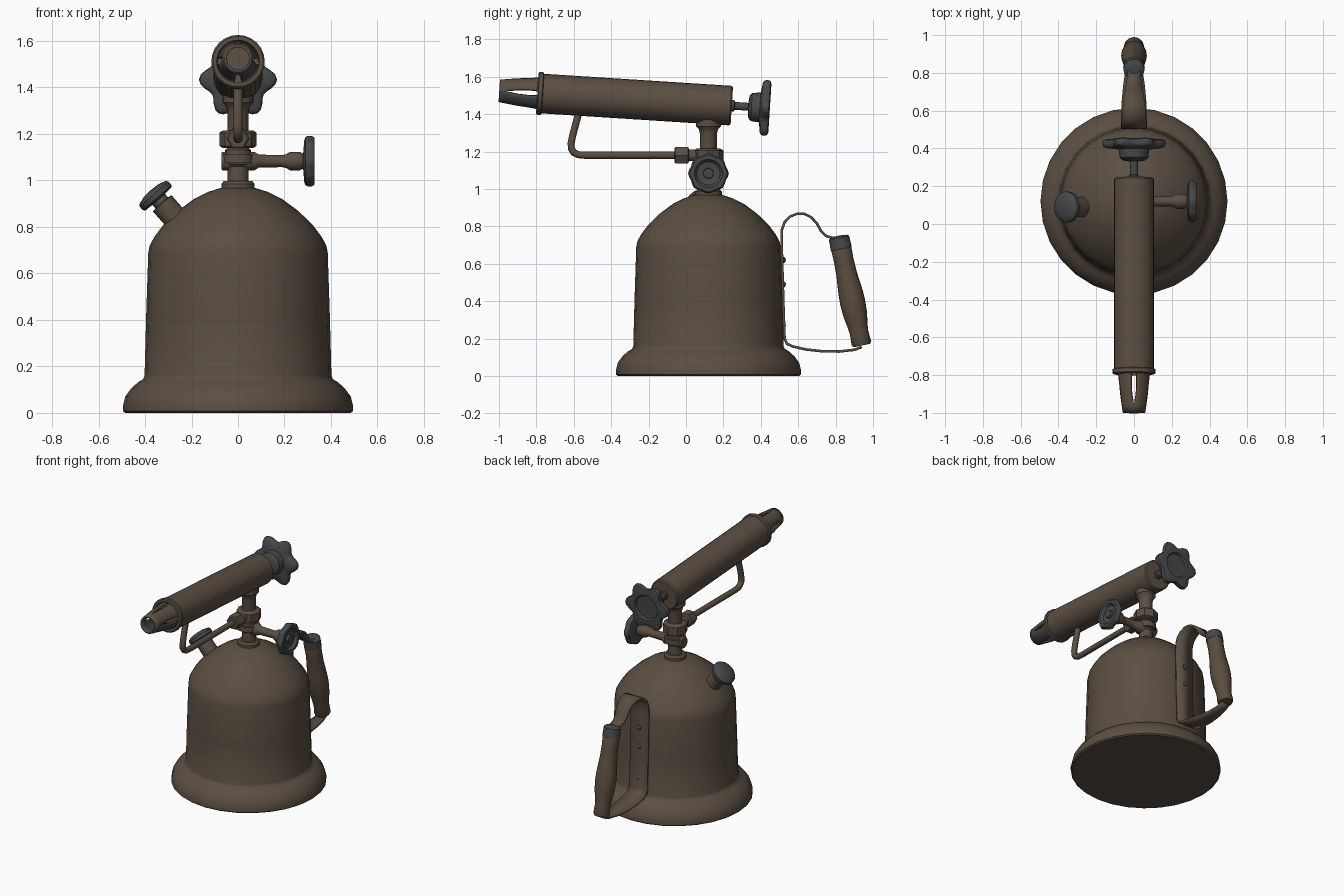
import bpy, bmesh, math
from mathutils import Vector, Matrix


def material(name, rgb):
    m = bpy.data.materials.new(name)
    m.diffuse_color = (*rgb, 1)
    return m


BROWN = material("aged_brown_metal", (0.105, 0.077, 0.055))
WOOD = material("brown_wood", (0.105, 0.072, 0.048))
GREY = material("dark_grey_iron", (0.062, 0.064, 0.066))


def finish(name, bm, *mats):
    bmesh.ops.remove_doubles(bm, verts=bm.verts, dist=1e-5)
    bmesh.ops.recalc_face_normals(bm, faces=bm.faces)
    me = bpy.data.meshes.new(name)
    bm.to_mesh(me)
    bm.free()
    for m in mats:
        me.materials.append(m)
    ob = bpy.data.objects.new(name, me)
    bpy.context.collection.objects.link(ob)
    return ob


def frame(origin, axis):
    return Matrix.Translation(origin) @ Vector(axis).to_track_quat('Z', 'Y').to_matrix().to_4x4()


def lathe(name, prof, origin, axis, mat, segs=24, lobes=0, depth=0.0, lobe_min=1.0):
    """Spin (radius, distance) points about an axis; rings wider than lobe_min get lobes."""
    bm = bmesh.new()
    M = frame(origin, axis)
    rings = []
    for r, t in prof:
        ring = []
        for i in range(segs):
            a = math.tau * i / segs
            rr = r * (1 + depth * (math.cos(lobes * a) - 1)) if r > lobe_min else r
            ring.append(bm.verts.new(M @ Vector((rr * math.cos(a), rr * math.sin(a), t))))
        rings.append(ring)
    for p, q in zip(rings, rings[1:]):
        for i in range(segs):
            j = (i + 1) % segs
            bm.faces.new((p[i], p[j], q[j], q[i]))
    for ring, (r, t) in ((rings[0], prof[0]), (rings[-1], prof[-1])):
        if r > 0.001:
            bm.faces.new(ring)
    return finish(name, bm, mat)


Y0 = 0.12  # tank axis

# Tank with flared foot and domed top
lathe("tank", [(0.485, 0), (0.495, 0.008), (0.495, 0.03), (0.485, 0.07), (0.46, 0.105), (0.43, 0.132),
               (0.408, 0.145), (0.402, 0.16), (0.395, 0.42), (0.386, 0.69), (0.38, 0.72), (0.36, 0.757),
               (0.32, 0.81), (0.26, 0.868), (0.19, 0.92), (0.13, 0.95), (0.08, 0.966), (0.04, 0.97)],
      (0, Y0, 0), (0, 0, 1), BROWN, 28)

# Neck, valve body and collars
lathe("neck_flange", [(0.072, 0.955), (0.072, 0.985), (0.06, 0.998), (0.04, 0.998)], (0, Y0, 0), (0, 0, 1), BROWN)
lathe("neck_stem", [(0.045, 0.97), (0.045, 1.06), (0.055, 1.07), (0.055, 1.13), (0.045, 1.14), (0.045, 1.295),
                    (0.052, 1.32), (0.066, 1.335), (0.066, 1.38)], (0, Y0, 0), (0, 0, 1), BROWN)
lathe("neck_nut", [(0.065, 1.14), (0.08, 1.148), (0.08, 1.205), (0.065, 1.215)], (0, Y0, 0), (0, 0, 1), BROWN, 8)
lathe("valve_collar", [(0.07, 1.075), (0.07, 1.112)], (0, Y0, 0), (0, 0, 1), BROWN)
lathe("valve_body", [(0.037, -0.07), (0.04, -0.065), (0.04, 0.07), (0.028, 0.09), (0.026, 0.19), (0.029, 0.205),
                     (0.04, 0.225), (0.04, 0.265), (0.03, 0.285), (0.02, 0.30)],
      (0, Y0, 1.083), (1, 0, 0), BROWN)

# Side valve wheel, dished on the outside
lathe("side_valve_wheel", [(0.03, 0.28), (0.09, 0.285), (0.104, 0.29), (0.109, 0.30), (0.109, 0.318), (0.1, 0.33),
                           (0.075, 0.33), (0.062, 0.312), (0.028, 0.308), (0.026, 0.325), (0.0, 0.328)],
      (0, Y0, 1.083), (1, 0, 0), GREY, 32, 8, 0.04, 0.08)

# Burner barrel, tilted slightly upward to the front
AX = Vector((0, -1, 0.064)).normalized()
REAR = Vector((0, 0.245, 1.445))
lathe("burner_barrel", [(0.098, 0), (0.106, 0.008), (0.106, 1.012), (0.114, 1.016), (0.115, 1.036), (0.108, 1.042),
                        (0.092, 1.042), (0.088, 0.98), (0, 0.98)], REAR, AX, BROWN, 24)


def nozzle():
    # four prongs meeting in a ring at the tip; lower half is dark
    bm = bmesh.new()
    M = frame(REAR, AX)
    rows = [(1.0, 0.09, 12), (1.045, 0.085, 9), (1.09, 0.08, 11), (1.15, 0.074, 9), (1.19, 0.068, 4),
            (1.21, 0.065, 0), (1.246, 0.06, 0)]
    n = 6
    for k in range(4):
        grid = []
        for t, r, h in rows:
            row = []
            for i in range(n + 1):
                a = math.radians(90 * k + h + (90 - 2 * h) * i / n)
                row.append(bm.verts.new(M @ Vector((r * math.cos(a), r * math.sin(a), t))))
            grid.append(row)
        for p, q in zip(grid, grid[1:]):
            for i in range(n):
                f = bm.faces.new((p[i], p[i + 1], q[i + 1], q[i]))
                mid = f.calc_center_median()
                axis_z = REAR.z + (REAR.y - mid.y) * 0.064
                f.material_index = 1 if mid.z < axis_z else 0
    ob = finish("burner_nozzle", bm, BROWN, GREY)
    s = ob.modifiers.new("thickness", 'SOLIDIFY')
    s.thickness = 0.012
    s.offset = -1


nozzle()

# Rear needle-valve shaft and lobed knob
lathe("knob_shaft", [(0.03, -0.01), (0.03, 0.012), (0.021, 0.016), (0.021, 0.12)], REAR, -AX, GREY, 16)
lathe("rear_knob", [(0.03, 0.088), (0.06, 0.092), (0.075, 0.105), (0.08, 0.15), (0.15, 0.158), (0.163, 0.166),
                    (0.168, 0.18), (0.163, 0.198), (0.145, 0.204), (0.088, 0.202), (0.08, 0.188), (0, 0.186)],
      REAR, -AX, GREY, 48, 6, 0.12, 0.1)


def tube(name, pts, radius, mat):
    cu = bpy.data.curves.new(name + "_path", 'CURVE')
    cu.dimensions = '3D'
    cu.bevel_depth = radius
    cu.bevel_resolution = 3
    cu.use_fill_caps = True
    sp = cu.splines.new('POLY')
    sp.points.add(len(pts) - 1)
    for p, (y, z) in zip(sp.points, pts):
        p.co = (0, y, z, 1)
    ob = bpy.data.objects.new(name + "_path", cu)
    bpy.context.collection.objects.link(ob)
    me = bpy.data.meshes.new_from_object(ob.evaluated_get(bpy.context.evaluated_depsgraph_get()))
    bpy.data.objects.remove(ob)
    me.materials.clear()
    me.materials.append(mat)
    bpy.context.collection.objects.link(bpy.data.objects.new(name, me))


# Fuel pipe below the barrel, with its nut
tube("fuel_pipe", [(0.1, 1.18), (-0.54, 1.18), (-0.575, 1.183), (-0.6, 1.195), (-0.613, 1.215), (-0.614, 1.245),
                   (-0.605, 1.29), (-0.57, 1.42)], 0.02, BROWN)
lathe("fuel_pipe_nut", [(0.042, -0.015), (0.05, -0.01), (0.05, 0.055), (0.042, 0.062)],
      (0, 0.0, 1.18), (0, -1, 0), BROWN, 6)
lathe("fuel_pipe_boss", [(0.032, 0), (0.032, 0.13)], (0, 0.12, 1.18), (0, -1, 0), BROWN, 16)

# Filler spout and cap
FILL, FA = Vector((-0.25, 0.09, 0.815)), Vector((-0.66, 0, 0.75))
lathe("filler_spout", [(0.053, -0.03), (0.053, 0.115), (0.036, 0.118), (0.036, 0.15)], FILL, FA, BROWN)
lathe("filler_cap", [(0.04, 0.138), (0.075, 0.14), (0.082, 0.148), (0.082, 0.168), (0.074, 0.178), (0.04, 0.188),
                     (0, 0.19)], FILL, FA, GREY)

# Handle strap: side path (y, z, half width)
strap = [(0.94, 0.155, 0.03), (0.9, 0.14, 0.035), (0.82, 0.131, 0.045), (0.73, 0.132, 0.058), (0.64, 0.142, 0.066),
         (0.57, 0.158, 0.068), (0.54, 0.172, 0.068), (0.527, 0.2, 0.068), (0.52, 0.4, 0.068), (0.511, 0.72, 0.068),
         (0.512, 0.78, 0.068), (0.527, 0.822, 0.067), (0.555, 0.852, 0.065), (0.595, 0.868, 0.062),
         (0.635, 0.866, 0.058), (0.67, 0.848, 0.053), (0.7, 0.815, 0.048), (0.722, 0.775, 0.044),
         (0.75, 0.748, 0.04), (0.785, 0.738, 0.036), (0.84, 0.742, 0.03)]
bm = bmesh.new()
pairs = [[bm.verts.new((s * w, y, z)) for s in (-1, 1)] for y, z, w in strap]
for p, q in zip(pairs, pairs[1:]):
    bm.faces.new((p[0], p[1], q[1], q[0]))
ob = finish("handle_strap", bm, BROWN)
s = ob.modifiers.new("thickness", 'SOLIDIFY')
s.thickness = 0.014
s.offset = 0

# Rivets on the strap
for i, z in enumerate((0.62, 0.49, 0.27)):
    lathe(f"rivet_{i + 1}", [(0.016, 0), (0.016, 0.012), (0.009, 0.019), (0, 0.021)],
          (0, 0.513, z), (0, 1, 0), GREY, 12)

# Turned grip with ferrule
TOP, GA = Vector((0, 0.818, 0.738)), Vector((0, 0.122, -0.575))
lathe("grip", [(0.05, 0.05), (0.055, 0.06), (0.053, 0.12), (0.056, 0.2), (0.065, 0.29), (0.068, 0.35),
               (0.064, 0.42), (0.054, 0.48), (0.05, 0.52), (0.053, 0.575), (0.046, 0.588), (0, 0.588)],
      TOP, GA, WOOD)
lathe("grip_ferrule", [(0.02, -0.012), (0.045, -0.008), (0.055, 0), (0.057, 0.06), (0.05, 0.064)], TOP, GA, GREY)

# Smooth shading with sharp edges kept
for o in bpy.context.scene.objects:
    o.select_set(True)
    bpy.context.view_layer.objects.active = o
bpy.ops.object.shade_smooth_by_angle(angle=math.radians(38))
